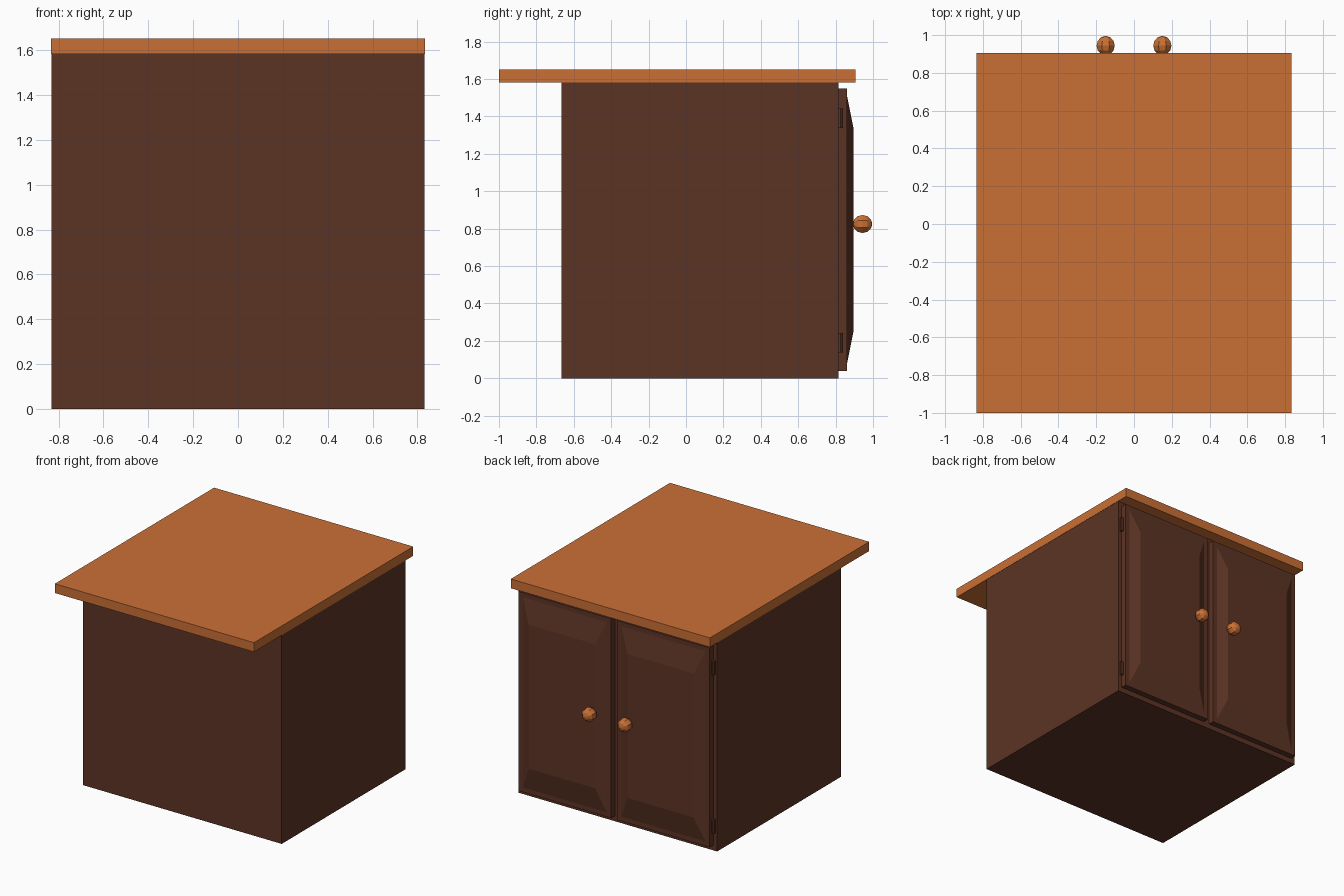
import bpy, bmesh, math
from mathutils import Matrix

if "Cube" in bpy.data.objects:
    bpy.data.objects.remove(bpy.data.objects["Cube"])


def material(name, rgb):
    m = bpy.data.materials.new(name)
    m.diffuse_color = (*rgb, 1)
    m.use_nodes = True
    m.node_tree.nodes["Principled BSDF"].inputs["Base Color"].default_value = m.diffuse_color
    return m


DARK = material("dark wood", (0.107, 0.034, 0.018))
ORANGE = material("orange wood", (0.59, 0.162, 0.036))


def finish(name, bm, mat):
    bmesh.ops.recalc_face_normals(bm, faces=bm.faces)
    me = bpy.data.meshes.new(name)
    bm.to_mesh(me)
    bm.free()
    me.materials.append(mat)
    ob = bpy.data.objects.new(name, me)
    bpy.context.collection.objects.link(ob)
    return ob


def box(name, x0, x1, y0, y1, z0, z1, mat):
    bm = bmesh.new()
    bmesh.ops.create_cube(bm, size=1)
    bmesh.ops.scale(bm, vec=(x1 - x0, y1 - y0, z1 - z0), verts=bm.verts)
    bmesh.ops.translate(bm, vec=((x0 + x1) / 2, (y0 + y1) / 2, (z0 + z1) / 2), verts=bm.verts)
    return finish(name, bm, mat)


def door(name, x0, x1, z0, z1):
    # stacked rectangles: slab, flat rim, bevel, raised panel
    bm = bmesh.new()
    rings = []
    for y, ix, iz in ((0.81, 0, 0), (0.86, 0, 0), (0.86, 0.035, 0.035), (0.895, 0.11, 0.21)):
        rings.append([bm.verts.new((x, y, z)) for x, z in (
            (x0 + ix, z0 + iz), (x1 - ix, z0 + iz), (x1 - ix, z1 - iz), (x0 + ix, z1 - iz))])
    for a, b in zip(rings, rings[1:]):
        for i in range(4):
            j = (i + 1) % 4
            bm.faces.new((a[i], a[j], b[j], b[i]))
    bm.faces.new(rings[0])
    bm.faces.new(rings[-1])
    return finish(name, bm, DARK)


# Cabinet body and overhanging counter
box("cabinet_body", -0.832, 0.832, -0.665, 0.815, 0, 1.582, DARK)
box("counter_top", -0.834, 0.834, -1.0, 0.905, 1.582, 1.652, ORANGE)

for side, s in (("left", -1), ("right", 1)):
    # Raised-panel door
    xa, xb = sorted((s * 0.025, s * 0.8))
    door(side + "_door", xa, xb, 0.04, 1.55)

    # Faceted knob
    bm = bmesh.new()
    bmesh.ops.create_uvsphere(bm, u_segments=8, v_segments=6, radius=0.052,
                              matrix=Matrix.Translation((s * 0.15, 0.944, 0.825))
                              @ Matrix.Rotation(math.pi / 2, 4, 'X')
                              @ Matrix.Rotation(math.pi / 8, 4, 'Z'))
    finish(side + "_knob", bm, ORANGE)

    # Hinge pins
    for level, z in (("lower", 0.19), ("upper", 1.39)):
        bm = bmesh.new()
        bmesh.ops.create_cone(bm, cap_ends=True, segments=8, radius1=0.013, radius2=0.013,
                              depth=0.105, matrix=Matrix.Translation((s * 0.808, 0.825, z)))
        finish(f"{side}_{level}_hinge", bm, DARK)
